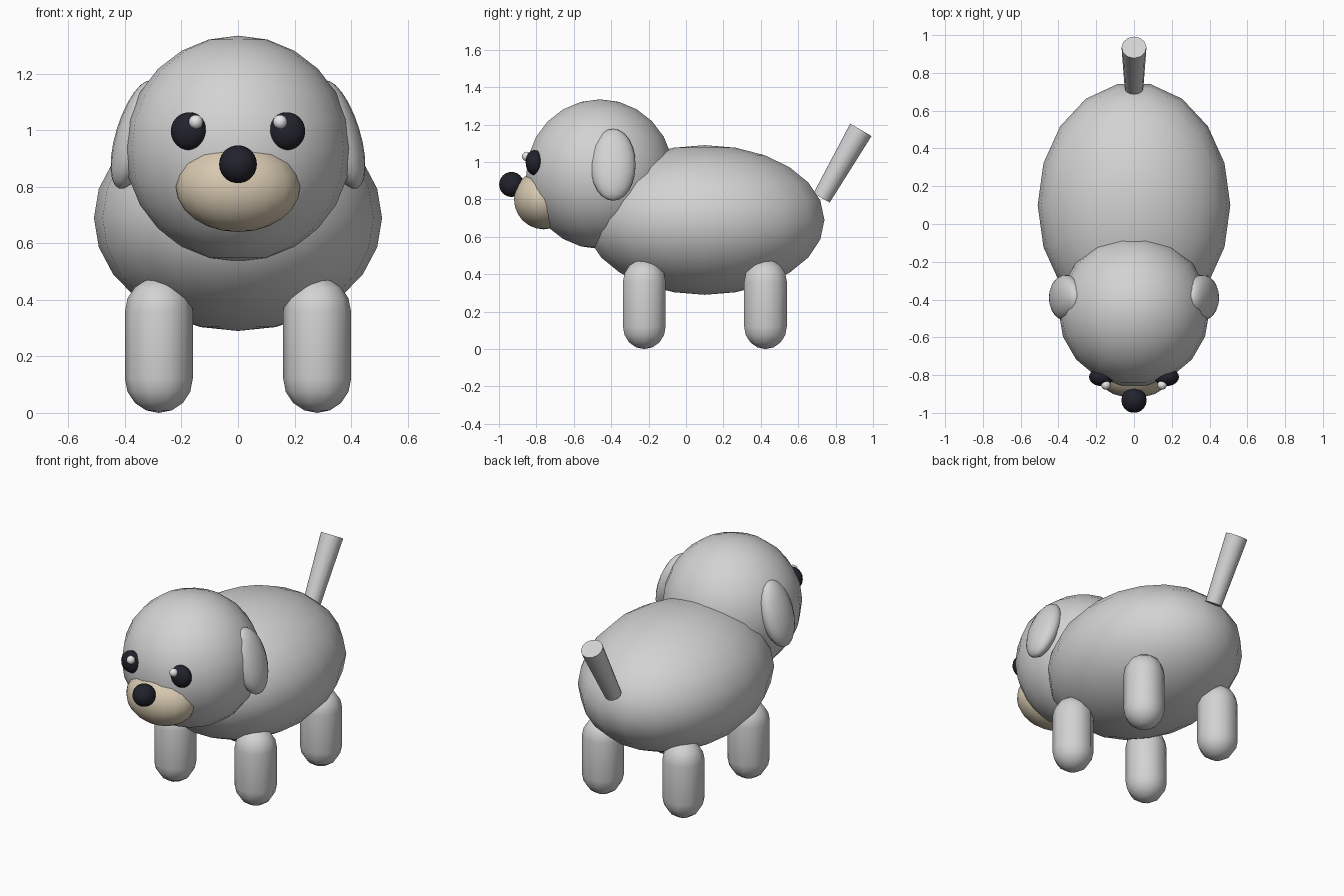
import bpy, math
from mathutils import Vector

if "Cube" in bpy.data.objects:
    bpy.data.objects.remove(bpy.data.objects["Cube"])


def material(name, rgb):
    m = bpy.data.materials.new(name)
    m.diffuse_color = (*rgb, 1)
    m.use_nodes = True
    m.node_tree.nodes["Principled BSDF"].inputs["Base Color"].default_value = m.diffuse_color
    return m


FUR = material("light_grey_fur", (0.65, 0.65, 0.65))
CREAM = material("cream", (0.69, 0.59, 0.44))
DARK = material("dark_navy", (0.016, 0.016, 0.026))
WHITE = material("white", (0.9, 0.9, 0.9))


def finish(name, mat, angle=60):
    ob = bpy.context.object
    ob.name = name
    ob.data.materials.append(mat)
    bpy.ops.object.shade_smooth_by_angle(angle=math.radians(angle))
    return ob


def ellipsoid(name, loc, radii, mat, tilt=0.0, segments=18, rings=12):
    bpy.ops.mesh.primitive_uv_sphere_add(segments=segments, ring_count=rings, radius=1)
    ob = bpy.context.object
    # turn so that a corner of the outline points sideways
    for v in ob.data.vertices:
        v.co = Vector((v.co.y * radii[0], -v.co.x * radii[1], v.co.z * radii[2]))
    # use whichever orientation puts the widest corner on the x axis
    ob.location = loc
    ob.rotation_euler = (0, tilt, 0)
    return finish(name, mat)


def capsule(name, x, y, r, height, mat, sides=10, steps=4):
    # half-round profile at both ends, spun around the vertical axis
    prof = [(r * math.sin(a), r - r * math.cos(a))
            for a in (math.pi / 2 * i / steps for i in range(1, steps + 1))]
    prof += [(pr, height - pz) for pr, pz in reversed(prof)]
    verts = [(pr * math.cos(2 * math.pi * k / sides), pr * math.sin(2 * math.pi * k / sides), pz)
             for pr, pz in prof for k in range(sides)]
    n = len(prof)
    faces = [(i * sides + k, i * sides + (k + 1) % sides,
              (i + 1) * sides + (k + 1) % sides, (i + 1) * sides + k)
             for i in range(n - 1) for k in range(sides)]
    bottom, top = len(verts), len(verts) + 1
    verts += [(0, 0, 0), (0, 0, height)]
    for k in range(sides):
        j = (k + 1) % sides
        faces.append((bottom, j, k))
        faces.append((top, (n - 1) * sides + k, (n - 1) * sides + j))
    me = bpy.data.meshes.new(name)
    me.from_pydata(verts, [], faces)
    ob = bpy.data.objects.new(name, me)
    bpy.context.collection.objects.link(ob)
    bpy.ops.object.select_all(action='DESELECT')
    bpy.context.view_layer.objects.active = ob
    ob.select_set(True)
    ob.location = (x, y, 0)
    return finish(name, mat)


# Torso, head, muzzle and nose
ellipsoid("body", (0, 0.10, 0.69), (0.51, 0.65, 0.40), FUR)
ellipsoid("head", (0, -0.46, 0.935), (0.40, 0.40, 0.40), FUR)
ellipsoid("muzzle", (0, -0.76, 0.80), (0.22, 0.162, 0.16), CREAM)
ellipsoid("nose", (0, -0.933, 0.88), (0.067, 0.067, 0.067), DARK)

# Eyes, glints, ears and legs on both sides
for side, s in (("left", -1), ("right", 1)):
    ellipsoid(side + "_eye", (s * 0.173, -0.81, 0.997), (0.065, 0.048, 0.067), DARK)
    ellipsoid(side + "_eye_glint", (s * 0.149, -0.852, 1.03), (0.025, 0.025, 0.025), WHITE)
    ellipsoid(side + "_ear", (s * 0.362, -0.39, 0.985), (0.07, 0.122, 0.20), FUR,
              tilt=-s * math.radians(17))
    capsule("front_leg_" + side, s * 0.28, -0.223, 0.12, 0.48, FUR)
    capsule("back_leg_" + side, s * 0.28, 0.425, 0.12, 0.48, FUR)

# Tail: flaring rod leaning backwards
bpy.ops.mesh.primitive_cone_add(vertices=12, radius1=0.05, radius2=0.066, depth=0.42,
                                location=(0, 0.83, 0.99),
                                rotation=(-math.radians(30), 0, 0))
finish("tail", FUR, 40)
